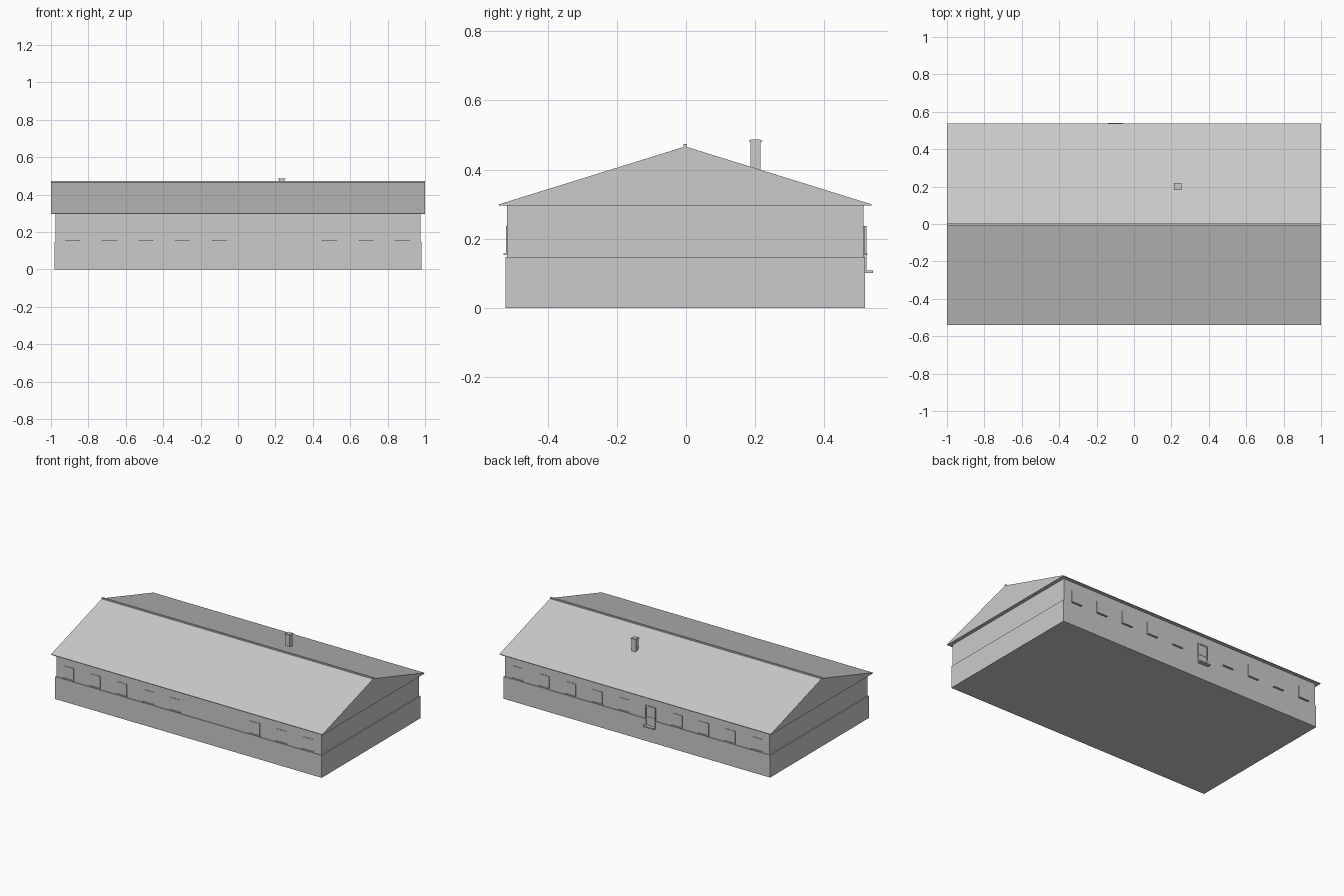
import bpy

cube = bpy.data.objects.get("Cube")
if cube:
    bpy.data.objects.remove(cube, do_unlink=True)

grey = bpy.data.materials.new("plain grey")
grey.use_nodes = True
colour = (0.6, 0.6, 0.6, 1)
grey.diffuse_color = colour
grey.node_tree.nodes["Principled BSDF"].inputs["Base Color"].default_value = colour

YC = -0.002          # centre line of the house
UPPER = 0.515        # half depth of the upper walls
PITCH = 0.196        # spacing of the wall openings
START = -0.884       # centre of the first opening


def make(name, verts, faces):
    mesh = bpy.data.meshes.new(name)
    mesh.from_pydata(verts, [], faces)
    mesh.materials.append(grey)
    obj = bpy.data.objects.new(name, mesh)
    bpy.context.collection.objects.link(obj)
    return obj


def box(name, xs, ys, zs):
    verts = [(x, y, z) for x in xs for y in ys for z in zs]
    faces = [(0, 1, 3, 2), (4, 6, 7, 5), (0, 4, 5, 1),
             (2, 3, 7, 6), (0, 2, 6, 4), (1, 5, 7, 3)]
    return make(name, verts, faces)


def mid(centre, half):
    return (centre - half, centre + half)


def on_wall(name, side, x, half, inner, outer, zs):
    """Box on the front (side -1) or back (side 1) wall, by distance from it."""
    ys = sorted(YC + side * (UPPER + d) for d in (inner, outer))
    return box(name, mid(x, half), ys, zs)


# Walls: wider base below slightly set-back upper walls
box("base_wall", mid(0, 0.982), mid(YC, 0.5195), (0, 0.148))
box("upper_wall", mid(0, 0.976), mid(YC, UPPER), (0.148, 0.298))

# Roof: solid gable with a flat soffit and a thin eave edge
section = [(-0.538, 0.296), (0.538, 0.296), (0.538, 0.3), (0, 0.467), (-0.538, 0.3)]
n = len(section)
make("roof",
     [(x, YC + y, z) for x in (-1, 1) for y, z in section],
     [tuple(range(n - 1, -1, -1)), tuple(range(n, 2 * n))] +
     [(i, (i + 1) % n, n + (i + 1) % n, n + i) for i in range(n)])
box("ridge_cap", mid(0, 1), mid(YC, 0.005), (0.46, 0.474))

# Chimney with a cap
box("chimney", mid(0.234, 0.0155), mid(0.201, 0.0145), (0.38, 0.482))
box("chimney_cap", mid(0.234, 0.0195), mid(0.201, 0.0195), (0.481, 0.485))
box("chimney_top", mid(0.234, 0.0155), mid(0.201, 0.0145), (0.485, 0.487))

# Windows and sills; the door takes one place on the back wall
for side, label, skipped in ((-1, "front", (5, 6)), (1, "back", (4,))):
    for i in range(10):
        if i in skipped:
            continue
        x = START + i * PITCH
        tag = f"{label}_{i + 1}"
        on_wall(f"window_{tag}", side, x, 0.036, -0.005, 0.003, (0.157, 0.237))
        on_wall(f"sill_{tag}", side, x, 0.038, -0.005, 0.011, (0.153, 0.158))

# Back door: frame, glazed leaf and step
door = START + 4 * PITCH
for s, label in ((-1, "right"), (1, "left")):
    on_wall(f"door_jamb_{label}", 1, door + s * 0.0325, 0.0045, -0.005, 0.009, (0.109, 0.237))
on_wall("door_head", 1, door, 0.037, -0.005, 0.009, (0.229, 0.237))
on_wall("door_leaf", 1, door, 0.028, -0.005, 0.006, (0.109, 0.229))
on_wall("door_rail", 1, door, 0.028, -0.005, 0.008, (0.16, 0.167))
on_wall("door_step", 1, door, 0.04, -0.005, 0.0275, (0.101, 0.109))
